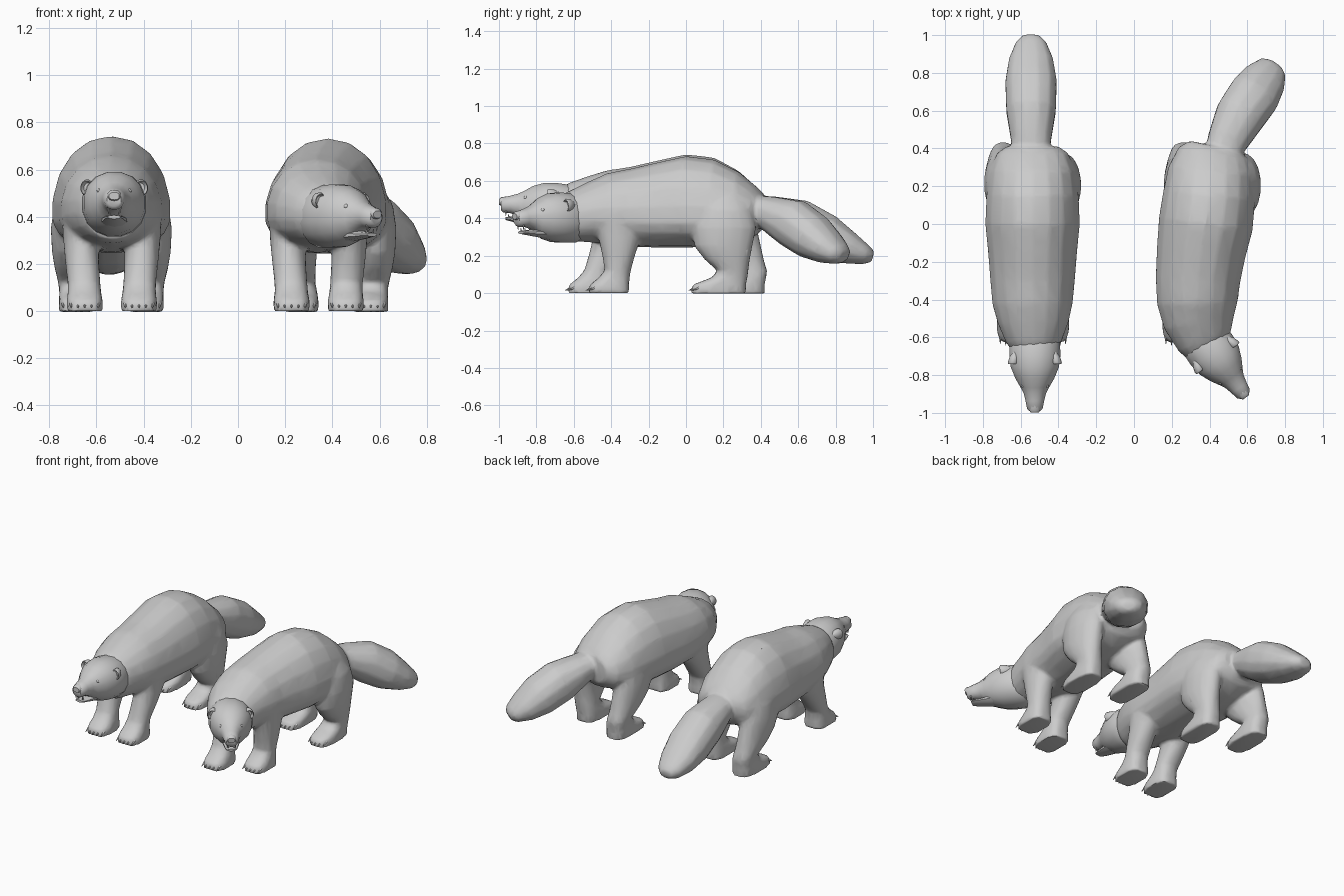
import bpy, bmesh
from math import sin, cos, pi, radians, copysign
from mathutils import Vector, Matrix

if "Cube" in bpy.data.objects:
    bpy.data.objects.remove(bpy.data.objects["Cube"])

X, Y, Z = Vector((1, 0, 0)), Vector((0, 1, 0)), Vector((0, 0, 1))


def select(obs):
    bpy.ops.object.select_all(action='DESELECT')
    for o in obs:
        o.select_set(True)
    bpy.context.view_layer.objects.active = obs[0]


def finish(name, bm, M=Matrix()):
    bmesh.ops.recalc_face_normals(bm, faces=bm.faces)
    me = bpy.data.meshes.new(name)
    bm.to_mesh(me)
    bm.free()
    me.transform(M)
    ob = bpy.data.objects.new(name, me)
    bpy.context.collection.objects.link(ob)
    select([ob])
    bpy.ops.object.shade_smooth_by_angle(angle=radians(45))
    return ob


def fuse(name, obs):
    """Melt overlapping parts into one soft low-poly skin."""
    select(obs)
    bpy.ops.object.join()
    ob = obs[0]
    ob.name = name
    m = ob.modifiers.new("skin", 'REMESH')
    m.mode, m.voxel_size = 'VOXEL', .012
    m = ob.modifiers.new("soften", 'SMOOTH')
    m.factor, m.iterations = .5, 5
    m = ob.modifiers.new("reduce", 'DECIMATE')
    m.ratio = .12
    for m in list(ob.modifiers):
        bpy.ops.object.modifier_apply(modifier=m.name)
    bpy.ops.object.shade_smooth_by_angle(angle=radians(50))


def ring(c, r, u, w, up, dn, n=14, p=2.0):
    """Rounded section: half width w along r, heights up/dn along u."""
    pts = []
    for i in range(n):
        a = 2 * pi * (i + .5) / n
        ca, sa = cos(a), sin(a)
        ca = copysign(abs(ca) ** (2 / p), ca)
        sa = copysign(abs(sa) ** (2 / p), sa)
        pts.append(Vector(c) + r * w * ca + u * (up if sa > 0 else dn) * sa)
    return pts


def loft(name, rings, M=Matrix()):
    bm = bmesh.new()
    vs = [[bm.verts.new(p) for p in rg] for rg in rings]
    n = len(vs[0])
    for a, b in zip(vs, vs[1:]):
        for i in range(n):
            j = (i + 1) % n
            bm.faces.new((a[i], a[j], b[j], b[i]))
    bm.faces.new(vs[0])
    bm.faces.new(vs[-1])
    return finish(name, bm, M)


def cone(name, base, tip, r, M=Matrix()):
    base, tip = Vector(base), Vector(tip)
    d = tip - base
    bm = bmesh.new()
    bmesh.ops.create_cone(bm, cap_ends=True, segments=6, radius1=r, radius2=r * .15, depth=d.length)
    T = Matrix.Translation((base + tip) / 2) @ d.to_track_quat('Z', 'Y').to_matrix().to_4x4()
    return finish(name, bm, M @ T)


def ball(name, c, size, M=Matrix()):
    bm = bmesh.new()
    bmesh.ops.create_uvsphere(bm, u_segments=12, v_segments=8, radius=1)
    return finish(name, bm, M @ Matrix.Translation(c) @ Matrix.Diagonal((*size, 1)))


def frames(pts):
    """Right and up vectors along a path."""
    out = []
    for i in range(len(pts)):
        t = (pts[min(i + 1, len(pts) - 1)] - pts[max(i - 1, 0)]).normalized()
        r = t.cross(Z).normalized()
        out.append((r, r.cross(t)))
    return out


# y, half width, top, bottom, height ratio of the widest point
BODY = [(.41, .14, .53, .35, .5), (.375, .19, .57, .31, .4), (.28, .23, .655, .27, .35),
        (.15, .247, .725, .25, .33), (0, .253, .743, .245, .33), (-.15, .238, .71, .245, .35),
        (-.3, .226, .675, .25, .38), (-.42, .215, .657, .265, .4), (-.52, .19, .627, .278, .45),
        (-.62, .15, .592, .288, .5), (-.66, .125, .57, .305, .5)]


def body(tag, xs, drop):
    cs = [Vector((x, b[0], 0)) for x, b in zip(xs, BODY)]
    rings = []
    for c, (y, w, top, bot, k), dz, (r, u) in zip(cs, BODY, drop, frames(cs)):
        top, bot = top - dz, bot - dz * .2
        zc = bot + (top - bot) * k
        rings.append(ring(c + Z * zc, r, Z, w, top - zc, zc - bot, 18, 2.1))
    return loft("body_" + tag, rings)


def tail(tag, path):
    size = [(.09, .058), (.11, .094), (.135, .132), (.14, .124), (.12, .09), (.084, .055), (.045, .03)]
    cs = [Vector(p) for p in path]
    return loft("tail_" + tag, [ring(c, r, u, w, h, h, 12, 2.15) for c, (w, h), (r, u) in zip(cs, size, frames(cs))])


# z, y centre, y radius, x offset, x radius, squareness
FRONT = [(.50, -.36, .09, .125, .05, 2), (.42, -.36, .125, .135, .078, 2), (.30, -.355, .115, .13, .077, 2),
         (.2, -.36, .088, .125, .072, 2.2), (.12, -.365, .07, .118, .07, 2.2),
         (.08, -.385, .085, .116, .071, 2.5), (.045, -.41, .105, .115, .077, 3), (.0, -.413, .112, .115, .077, 3.2)]
HIND = [(.54, .2, .09, .14, .05, 2), (.45, .205, .145, .16, .083, 2), (.35, .205, .172, .168, .09, 2),
        (.25, .2, .157, .166, .087, 2), (.18, .22, .122, .163, .078, 2.2), (.12, .25, .084, .156, .07, 2.3),
        (.085, .235, .095, .15, .071, 2.5), (.045, .178, .143, .148, .075, 3), (-.003, .172, .15, .148, .075, 3.2)]


def leg(name, secs, cx, side, dy):
    """dy shifts the foot; the shift fades out towards the hip."""
    rings = []
    for z, y, ry, xo, rx, p in secs:
        f = min(1, max(0, (.36 - z) / .24))
        rings.append(ring((cx + side * xo, y + dy * f, z), X, Y, rx, ry, ry, 16, p))
    z, y, ry, xo, rx, p = secs[-2]
    for i in range(5):
        k = (i - 2) / 2
        x, yy = cx + side * xo + k * rx * .75, y + dy - ry * (.96 - .12 * k * k)
        cone(name + "_claw", (x, yy + .012, .03), (x, yy - .026, .014), .009)
    return loft(name, rings)


# distance forward, half width, top, bottom (head space)
HEAD = [(0, .12, .12, -.12), (.03, .136, .132, -.138), (.10, .138, .142, -.132), (.16, .13, .142, -.122),
        (.22, .105, .125, -.1), (.27, .076, .097, -.068), (.30, .06, .083, -.038),
        (.34, .05, .072, -.024), (.38, .042, .063, -.02), (.393, .03, .052, -.006)]


def head(tag, M):
    def tube(name, secs, n, p=2.0):
        loft(name + tag, [ring((0, -d, (t + b) / 2), X, Z, w, (t - b) / 2, (t - b) / 2, n, p)
                          for d, w, t, b in secs], M)
    tube("head_", HEAD, 16, 2.1)
    # lower jaw and nose
    tube("jaw_", [(.22, .06, -.035, -.095), (.27, .052, -.04, -.083), (.30, .046, -.041, -.076),
                  (.34, .039, -.041, -.066), (.368, .028, -.043, -.059)], 10)
    tube("nose_", [(.36, .024, .066, .02), (.39, .03, .064, .016), (.402, .022, .054, .022)], 10, 2.4)
    for s in (-1, 1):
        ball("eye_" + tag, (s * .062, -.259, .06), (.012, .011, .01), M)
        # cupped ear, flaring outwards and merging into the skull behind
        ear = [(.07, .012, .098), (.105, .03, .108), (.135, .035, .114), (.145, .03, .116), (.13, .02, .112)]
        loft("ear_" + tag, [ring((s * x, -d, .072), X, Z, r * .85, r * 1.05, r, 12)
                            for d, r, x in ear], M)
        # fangs
        cone("upper_fang_" + tag, (s * .026, -.365, -.01), (s * .024, -.367, -.038), .006, M)
        cone("lower_fang_" + tag, (s * .018, -.35, -.048), (s * .018, -.353, -.027), .005, M)


def animal(tag, xs, drop, front_x, hind_x, front_dy, hind_dy, tail_path, neck, yaw, pitch):
    parts = [body(tag, xs, drop), tail(tag, tail_path)]
    for side, nm, fy, hy in ((-1, "left", front_dy[0], hind_dy[0]), (1, "right", front_dy[1], hind_dy[1])):
        parts.append(leg(f"front_leg_{nm}_{tag}", FRONT, front_x, side, fy))
        parts.append(leg(f"hind_leg_{nm}_{tag}", HIND, hind_x, side, hy))
    fuse("body_legs_tail_" + tag, parts)
    M = Matrix.Translation(neck) @ Matrix.Rotation(radians(yaw), 4, 'Z') @ Matrix.Rotation(radians(pitch), 4, 'X')
    head(tag, M)


# straight animal
ty = [.34, .45, .6, .75, .87, .96, 1.0]
tz = [.47, .43, .375, .30, .24, .205, .195]
animal("straight", [-.537] * 8 + [-.533, -.53, -.528], [0] * 11, -.535, -.537, (-.11, -.11), (.1, 0),
       [(-.545, y, z) for y, z in zip(ty, tz)], (-.525, -.597, .45), 0, 0)

# turning animal
bx = [.43, .422, .408, .398, .38, .355, .338, .335, .345, .375, .40]
bd = [0, 0, .005, .01, .01, .01, .01, .015, .03, .045, .055]
tx = [.455, .495, .56, .635, .692, .735, .75]
ty = [.34, .44, .57, .68, .765, .825, .845]
animal("turning", bx, bd, .342, .415, (-.11, 0), (.1, 0),
       list(zip(tx, ty, tz)), (.355, -.59, .407), 36, 5)
